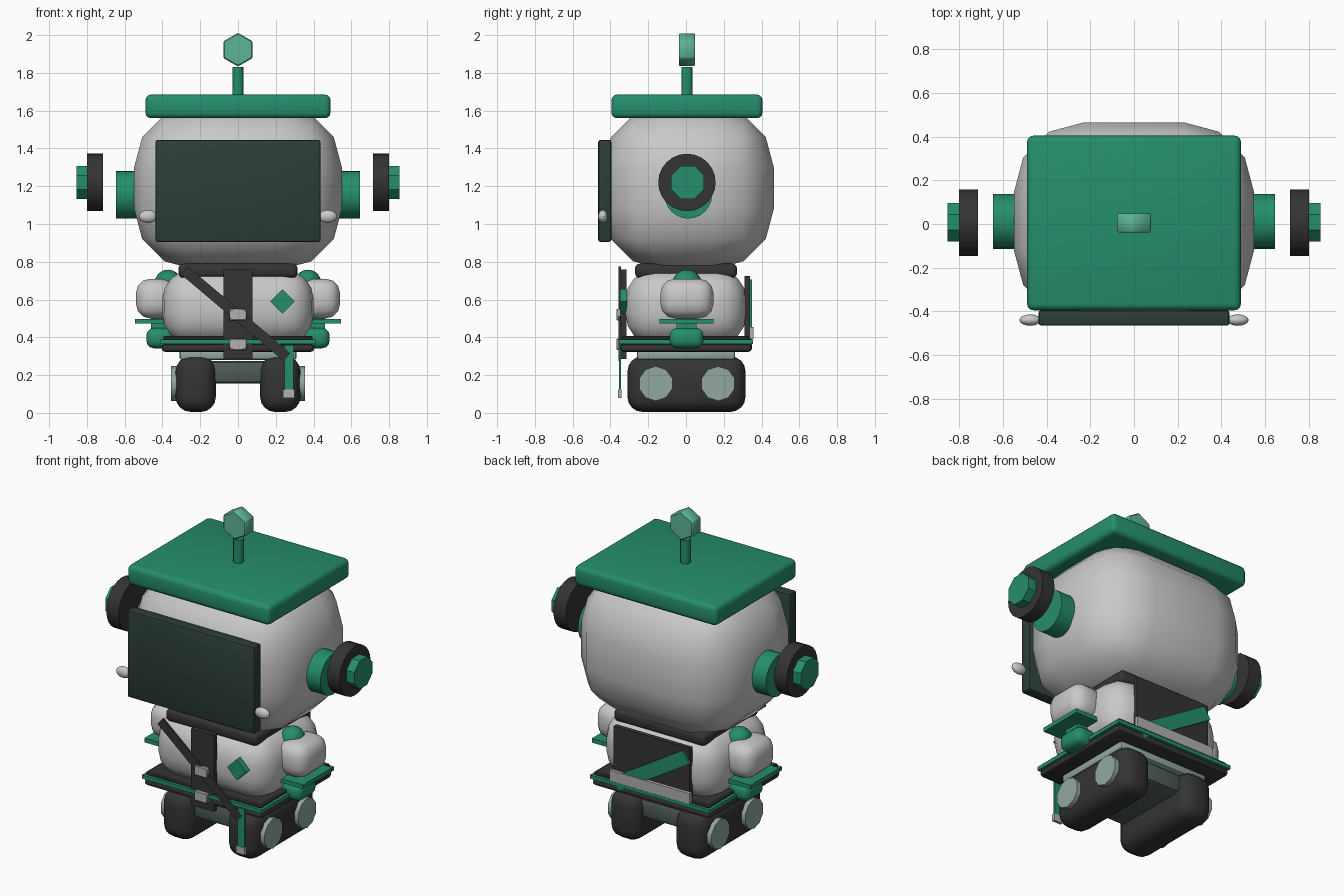
import bpy, bmesh, math
from mathutils import Matrix, Vector

cube = bpy.data.objects.get("Cube")
if cube:
    bpy.data.objects.remove(cube, do_unlink=True)


def material(name, r, g, b):
    m = bpy.data.materials.new(name)
    m.use_nodes = True
    m.diffuse_color = (r, g, b, 1)
    m.node_tree.nodes["Principled BSDF"].inputs["Base Color"].default_value = (r, g, b, 1)
    return m


GREEN = material("green", 0.018, 0.27, 0.15)
MINT = material("mint", 0.11, 0.46, 0.31)
WHITE = material("shell white", 0.58, 0.58, 0.58)
DARK = material("charcoal", 0.034, 0.034, 0.034)
SCREEN = material("screen green", 0.025, 0.047, 0.038)
SAGE = material("sage", 0.29, 0.39, 0.34)
AXLE = material("dark sage", 0.08, 0.11, 0.095)
METAL = material("buckle grey", 0.44, 0.44, 0.44)


def finish(name, bm, mat):
    bmesh.ops.recalc_face_normals(bm, faces=bm.faces)
    mesh = bpy.data.meshes.new(name)
    bm.to_mesh(mesh)
    bm.free()
    mesh.materials.append(mat)
    obj = bpy.data.objects.new(name, mesh)
    bpy.context.collection.objects.link(obj)
    bpy.ops.object.select_all(action='DESELECT')
    obj.select_set(True)
    bpy.context.view_layer.objects.active = obj
    bpy.ops.object.shade_smooth_by_angle(angle=math.radians(40))
    return obj


def box(name, mat, xs, ys, zs, bevel=0.0, segments=3, turn=0.0):
    """Box from its bounds, with rounded edges, turned about its own y axis."""
    low, high = Vector((xs[0], ys[0], zs[0])), Vector((xs[1], ys[1], zs[1]))
    bm = bmesh.new()
    bmesh.ops.create_cube(bm, size=1, matrix=Matrix.Diagonal((high - low).to_4d()))
    if bevel:
        bmesh.ops.bevel(bm, geom=bm.edges[:], offset=bevel, segments=segments,
                        profile=0.5, affect='EDGES', clamp_overlap=True)
    place = Matrix.Translation((low + high) / 2) @ Matrix.Rotation(turn, 4, 'Y')
    bmesh.ops.transform(bm, matrix=place, verts=bm.verts)
    return finish(name, bm, mat)


def strip(name, mat, start, end, width, ys):
    """Flat strap between two (x, z) points."""
    dx, dz = end[0] - start[0], end[1] - start[1]
    cx, cz = (start[0] + end[0]) / 2, (start[1] + end[1]) / 2
    half = math.hypot(dx, dz) / 2
    return box(name, mat, (cx - half, cx + half), ys,
               (cz - width / 2, cz + width / 2), turn=-math.atan2(dz, dx))


def cylinder(name, mat, center, radius, depth, axis, sides, bevel=0.0, spin=0.0):
    bm = bmesh.new()
    bmesh.ops.create_cone(bm, cap_ends=True, segments=sides, radius1=radius,
                          radius2=radius, depth=depth)
    if bevel:
        bmesh.ops.bevel(bm, geom=bm.edges[:], offset=bevel, segments=1, affect='EDGES')
    aim = Vector(axis).to_track_quat('Z', 'Y').to_matrix().to_4x4()
    place = Matrix.Translation(center) @ aim @ Matrix.Rotation(spin, 4, 'Z')
    bmesh.ops.transform(bm, matrix=place, verts=bm.verts)
    return finish(name, bm, mat)


def ellipsoid(name, mat, center, radii):
    bm = bmesh.new()
    bmesh.ops.create_uvsphere(bm, u_segments=16, v_segments=10, radius=1)
    place = Matrix.Translation(center) @ Matrix.Diagonal(Vector(radii).to_4d())
    bmesh.ops.transform(bm, matrix=place, verts=bm.verts)
    return finish(name, bm, mat)


def span(side, a, b):
    return tuple(sorted((side * a, side * b)))


# Head, face screen, lid and antenna
box("head", WHITE, (-.55, .55), (-.44, .465), (.76, 1.62), .32, 3)
box("face_screen", SCREEN, (-.437, .437), (-.465, -.395), (.905, 1.445), .012, 2)
box("lid", GREEN, (-.49, .49), (-.395, .405), (1.56, 1.685), .03)
cylinder("antenna_pole", GREEN, (0, .005, 1.75), .03, .16, (0, 0, 1), 12)
cylinder("antenna_tip", MINT, (0, .005, 1.923), .089, .086, (0, 1, 0), 6, .006,
         math.pi / 6 + math.pi / 6)

# Neck, torso and pelvis
box("neck", DARK, (-.315, .315), (-.27, .27), (.715, .79), .025)
box("torso", WHITE, (-.40, .40), (-.32, .32), (.36, .76), .16, 4)
box("pelvis", SAGE, (-.31, .31), (-.26, .26), (.28, .34), .015, 2)

# Layered skirt
box("skirt_top", DARK, (-.395, .395), (-.34, .34), (.385, .408), .006, 1)
box("skirt_trim", GREEN, (-.41, .41), (-.355, .355), (.365, .388))
box("skirt_base", DARK, (-.405, .405), (-.35, .35), (.322, .367), .022, 2)

# Front strap, buckles, sash, hanging ribbon and badge
box("front_strap", DARK, (-.078, .078), (-.347, -.315), (.285, .76))
for z in (.363, .52):
    box("strap_buckle", METAL, (-.045, .045), (-.368, -.34), (z - .03, z + .03), .004, 1)
strip("sash", DARK, (-.285, .755), (.26, .295), .055, (-.357, -.345))
box("ribbon", GREEN, (.247, .293), (-.356, -.344), (.11, .36))
box("ribbon_tip", METAL, (.238, .298), (-.36, -.342), (.08, .125))
box("badge", GREEN, (.189, .281), (-.35, -.312), (.544, .636), turn=math.pi / 4)

# Back panel with a diagonal band and a belt
box("back_panel", DARK, (-.26, .26), (.31, .338), (.34, .725))
strip("back_band", GREEN, (.24, .375), (-.245, .67), .085, (.335, .35))
box("back_belt", METAL, (-.275, .275), (.335, .358), (.39, .455))

# Track axle
box("axle", AXLE, (-.16, .16), (-.25, .25), (.155, .275), .025, 2)

# Mirrored parts
for side, label in ((1, "left"), (-1, "right")):
    ellipsoid(label + "_cheek", WHITE, (side * .475, -.44, 1.04), (.05, .026, .034))

    # Ear pieces
    cylinder(label + "_ear_base", GREEN, (side * .57, .012, 1.155), .126, .15, (side, 0, 0), 24)
    cylinder(label + "_ear_disc", DARK, (side * .758, .005, 1.22), .152, .085, (side, 0, 0), 24)
    cylinder(label + "_ear_cap", GREEN, (side * .79, .008, 1.22), .095, .13, (side, 0, 0), 8,
             spin=math.pi / 8)

    # Arm
    ellipsoid(label + "_shoulder", GREEN, (side * .37, .005, .69), (.07, .075, .068))
    box(label + "_arm", WHITE, span(side, .33, .54), (-.135, .145), (.5, .71), .075)
    box(label + "_cuff", GREEN, span(side, .36, .545), (-.14, .145), (.472, .498))
    box(label + "_hand", GREEN, span(side, .34, .485), (-.087, .093), (.342, .45), .04)
    box(label + "_wrist", GREEN, span(side, .38, .46), (-.05, .055), (.43, .51))

    # Track foot with hub wheels
    box(label + "_track", DARK, span(side, .117, .33), (-.31, .315), (.005, .3), .08, 4)
    for y in (-.16, .17):
        cylinder(label + "_hub", SAGE, (side * .31, y, .155), .092, .092, (side, 0, 0), 10)
